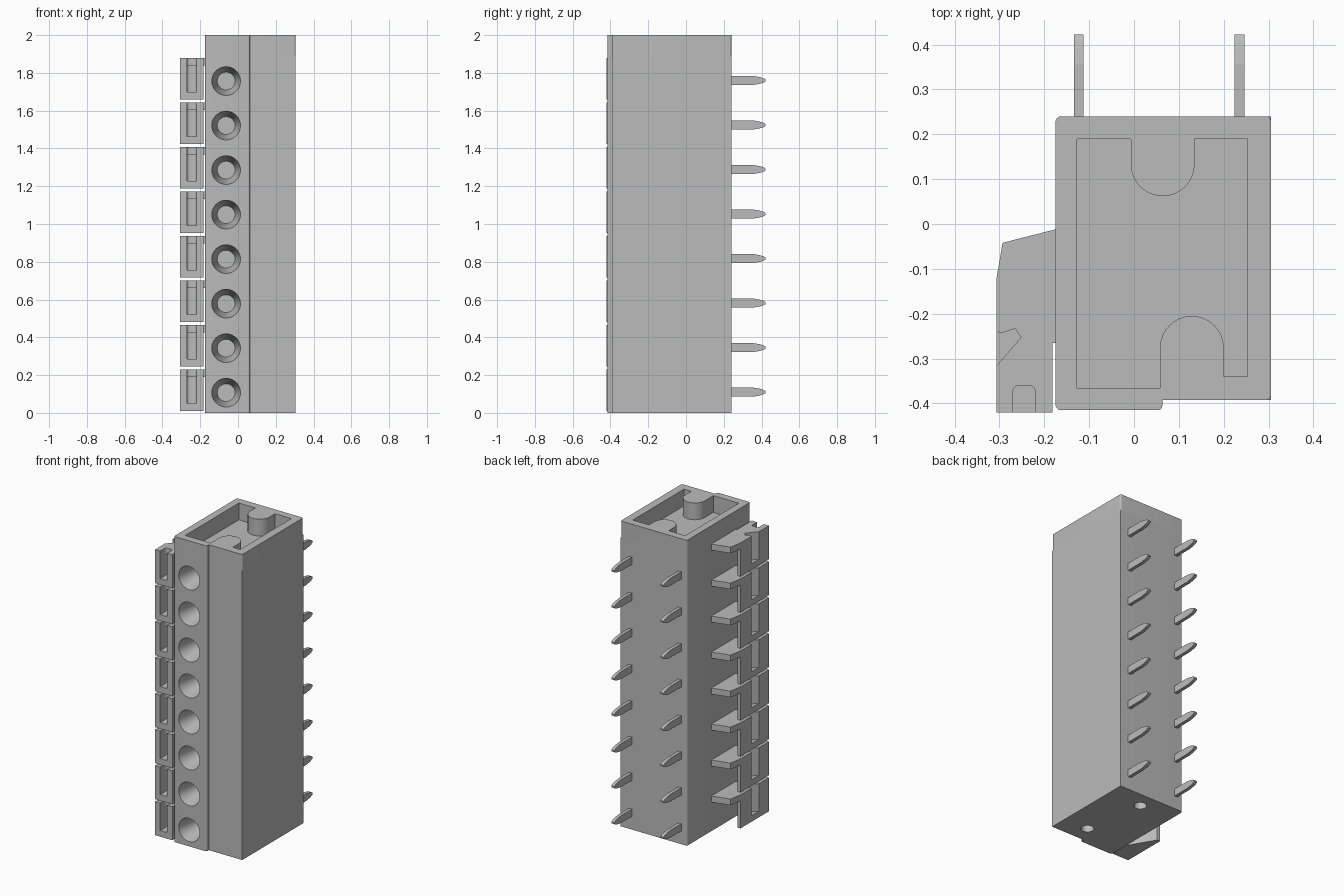
import bpy, bmesh, math
from mathutils import Vector, Matrix

cube = bpy.data.objects.get("Cube")
if cube:
    bpy.data.objects.remove(cube, do_unlink=True)

grey = bpy.data.materials.new("plain grey")
grey.use_nodes = True
COLOUR = (0.5, 0.5, 0.5, 1)
grey.diffuse_color = COLOUR
grey.node_tree.nodes["Principled BSDF"].inputs["Base Color"].default_value = COLOUR

COUNT, PITCH = 8, 0.2357


def rounded(points, steps=8):
    """Turn (x, y[, radius]) corners into an outline with rounded corners."""
    out = []
    n = len(points)
    for i, p in enumerate(points):
        c = Vector(p[:2])
        r = p[2] if len(p) > 2 else 0
        if not r:
            out.append(c)
            continue
        a = (Vector(points[i - 1][:2]) - c).normalized()
        b = (Vector(points[(i + 1) % n][:2]) - c).normalized()
        centre = c + (a + b) * r          # right-angled corners
        for k in range(steps + 1):
            t = k / steps * math.pi / 2
            q = centre - b * r * math.cos(t) - a * r * math.sin(t)
            if not out or (q - out[-1]).length > 1e-4:
                out.append(q)
    return out


def prism(bm, outline, low, high):
    """Extrude an outline upwards from low to high."""
    verts = [bm.verts.new((p.x, p.y, low)) for p in outline]
    face = bm.faces.new(verts)
    ext = bmesh.ops.extrude_face_region(bm, geom=[face])["geom"]
    bmesh.ops.translate(bm, vec=(0, 0, high - low),
                        verts=[g for g in ext if isinstance(g, bmesh.types.BMVert)])


def finish(name, bm):
    bmesh.ops.recalc_face_normals(bm, faces=bm.faces[:])
    mesh = bpy.data.meshes.new(name)
    bm.to_mesh(mesh)
    bm.free()
    mesh.materials.append(grey)
    obj = bpy.data.objects.new(name, mesh)
    bpy.context.collection.objects.link(obj)
    return obj


def cut(obj, cutter):
    """Subtract the cutter, keep the result and drop the cutter."""
    cutter.hide_render = True
    mod = obj.modifiers.new("cut", 'BOOLEAN')
    mod.operation, mod.solver, mod.object = 'DIFFERENCE', 'EXACT', cutter
    bpy.context.view_layer.update()
    mesh = bpy.data.meshes.new_from_object(
        obj.evaluated_get(bpy.context.evaluated_depsgraph_get()))
    obj.modifiers.clear()
    obj.data = mesh
    bpy.data.objects.remove(cutter, do_unlink=True)


def smooth(obj):
    bpy.ops.object.select_all(action='DESELECT')
    obj.select_set(True)
    bpy.context.view_layer.objects.active = obj
    bpy.ops.object.shade_smooth_by_angle(angle=math.radians(30))


def body_outline(right_radius):
    return rounded([(-0.175, -0.415, 0.013), (0.063, -0.415, 0.01), (0.063, -0.392),
                    (0.305, -0.392, right_radius), (0.305, 0.24, right_radius),
                    (-0.175, 0.24, 0.013)])


# Housing with wire entry holes in front and two locating holes underneath
RIM = 1.89
bm = bmesh.new()
prism(bm, body_outline(0), 0, RIM)
housing = finish("housing", bm)
bm = bmesh.new()
for i in range(COUNT):
    place = Matrix.Translation((-0.063, -0.345, 0.107 + i * PITCH)) @ Matrix.Rotation(math.pi / 2, 4, 'X')
    bmesh.ops.create_cone(bm, cap_ends=True, segments=40, radius1=0.047,
                          radius2=0.077, depth=0.15, matrix=place)
for x, y in ((0.064, 0.134), (0.129, -0.276)):
    bmesh.ops.create_cone(bm, cap_ends=True, segments=24, radius1=0.038, radius2=0.038,
                          depth=0.2, matrix=Matrix.Translation((x, y, 0)))
cut(housing, finish("hole_cutter", bm))
smooth(housing)

# Upper rim around a pocket with two round-nosed tongues
bm = bmesh.new()
prism(bm, body_outline(0.01), RIM, 2)
rim = finish("top_rim", bm)
bm = bmesh.new()
R = 0.071
prism(bm, rounded([(-0.127, -0.365), (0.058, -0.365), (0.058, -0.205, R), (0.2, -0.205, R),
                   (0.2, -0.34), (0.253, -0.34), (0.253, 0.19), (0.135, 0.19),
                   (0.135, 0.062, R), (-0.007, 0.062, R), (-0.007, 0.19), (-0.127, 0.19)]),
      RIM - 0.05, 2.05)
cut(rim, finish("pocket_cutter", bm))
smooth(rim)

# Release lever: floor, slotted block and a top plate reaching back to the housing
notch = [(-0.307, -0.24), (-0.295, -0.243), (-0.265, -0.233), (-0.252, -0.253), (-0.307, -0.317)]


def slot(depth):
    return [(-0.307, -0.42), (-0.27, -0.42), (-0.27, depth, 0.014),
            (-0.22, depth, 0.014), (-0.22, -0.42), (-0.182, -0.42)]


block_back = [(-0.182, -0.30), (-0.285, -0.125), (-0.307, -0.125)]
plate_back = [(-0.182, -0.265), (-0.175, -0.265), (-0.175, -0.012),
              (-0.293, -0.042), (-0.307, -0.125)]
bm = bmesh.new()
prism(bm, rounded([(-0.307, -0.42), (-0.182, -0.42)] + block_back), 0.01, 0.05)
prism(bm, rounded(slot(-0.34) + block_back + notch), 0.05, 0.19)
prism(bm, rounded(slot(-0.36) + plate_back + notch), 0.19, 0.23)
lever = finish("release_lever", bm)
smooth(lever)

# Solder pin with a tapered tip, drawn in side view and given thickness
bm = bmesh.new()
half = [(0.22, 0.024), (0.355, 0.024), (0.39, 0.018), (0.41, 0.012), (0.422, 0.005)]
side = [Vector(p) for p in half] + [Vector((y, -z)) for y, z in reversed(half)]
prism(bm, side, -0.011, 0.011)
bmesh.ops.transform(bm, verts=bm.verts[:],
                    matrix=Matrix(((0, 0, 1, 0), (1, 0, 0, 0), (0, 1, 0, 0), (0, 0, 0, 1))))
pin = finish("solder_pin", bm)


def copy_at(obj, location):
    dup = obj.copy()
    dup.location = location
    bpy.context.collection.objects.link(dup)


# Repeat levers and both columns of pins along the height
for i in range(COUNT):
    if i:
        copy_at(lever, (0, 0, i * PITCH))
    for x in (-0.123, 0.235):
        if i or x > 0:
            copy_at(pin, (x, 0, 0.11 + i * PITCH))
pin.location = (-0.123, 0, 0.11)
